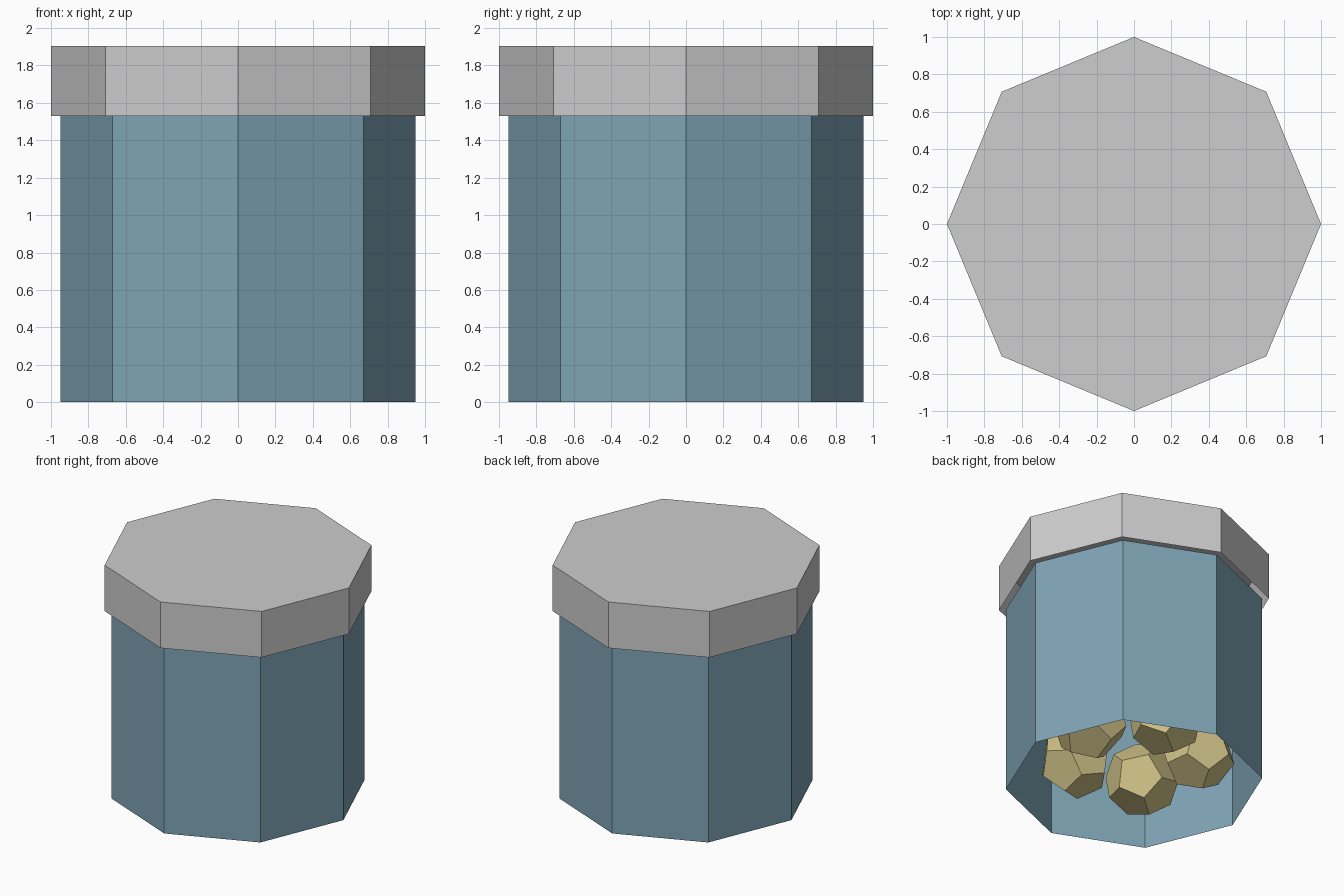
import bpy, bmesh, math, random
from mathutils import Vector, Euler

if "Cube" in bpy.data.objects:
    bpy.data.objects.remove(bpy.data.objects["Cube"])

random.seed(4)


def material(name, rgb):
    m = bpy.data.materials.new(name)
    m.diffuse_color = (*rgb, 1.0)
    m.use_nodes = True
    m.node_tree.nodes["Principled BSDF"].inputs["Base Color"].default_value = m.diffuse_color
    return m


glass_blue = material("jar blue", (0.21, 0.37, 0.46))
lid_grey = material("lid grey", (0.61, 0.61, 0.61))
gold = material("nugget gold", (0.62, 0.53, 0.24))


def add_object(name, bm, mat):
    mesh = bpy.data.meshes.new(name)
    bm.to_mesh(mesh)
    bm.free()
    mesh.materials.append(mat)
    ob = bpy.data.objects.new(name, mesh)
    bpy.context.collection.objects.link(ob)
    return ob


def octagon_shell(name, radius, z0, z1, capped, mat):
    """Eight thin walls, open below, with an optional top face."""
    bm = bmesh.new()
    rings = []
    for z in (z0, z1):
        rings.append([bm.verts.new((radius * math.cos(i * math.pi / 4),
                                    radius * math.sin(i * math.pi / 4), z))
                      for i in range(8)])
    low, high = rings
    for i in range(8):
        j = (i + 1) % 8
        bm.faces.new((low[i], low[j], high[j], high[i]))
    if capped:
        bm.faces.new(high)
    return add_object(name, bm, mat)


# Jar body is open at both ends, lid is a hollow cap
octagon_shell("jar_body", 0.95, 0.0, 1.53, False, glass_blue)
octagon_shell("jar_lid", 1.0, 1.53, 1.905, True, lid_grey)


def nugget(name, centre, radius):
    """Faceted twelve-sided lump with a random tilt."""
    g = (1 + math.sqrt(5)) / 2
    pts = [(x, y, z) for x in (-1, 1) for y in (-1, 1) for z in (-1, 1)]
    for a in (-1 / g, 1 / g):
        for b in (-g, g):
            pts += [(0, a, b), (a, b, 0), (b, 0, a)]
    turn = Euler([random.uniform(0, math.tau) for _ in range(3)]).to_matrix()
    bm = bmesh.new()
    for p in pts:
        bm.verts.new(Vector(centre) + turn @ (Vector(p).normalized() * radius))
    bmesh.ops.convex_hull(bm, input=bm.verts)
    bmesh.ops.dissolve_limit(bm, angle_limit=0.02, verts=bm.verts, edges=bm.edges)
    bmesh.ops.recalc_face_normals(bm, faces=bm.faces)
    add_object(name, bm, gold)


# Ring of five nuggets inside the bottom of the jar
for i in range(5):
    a = math.radians(50 + 90 - 25 - 72 * i - 180)
    nugget(f"nugget_{i + 1}", (0.48 * math.cos(a), 0.48 * math.sin(a), 0.31), 0.28)
